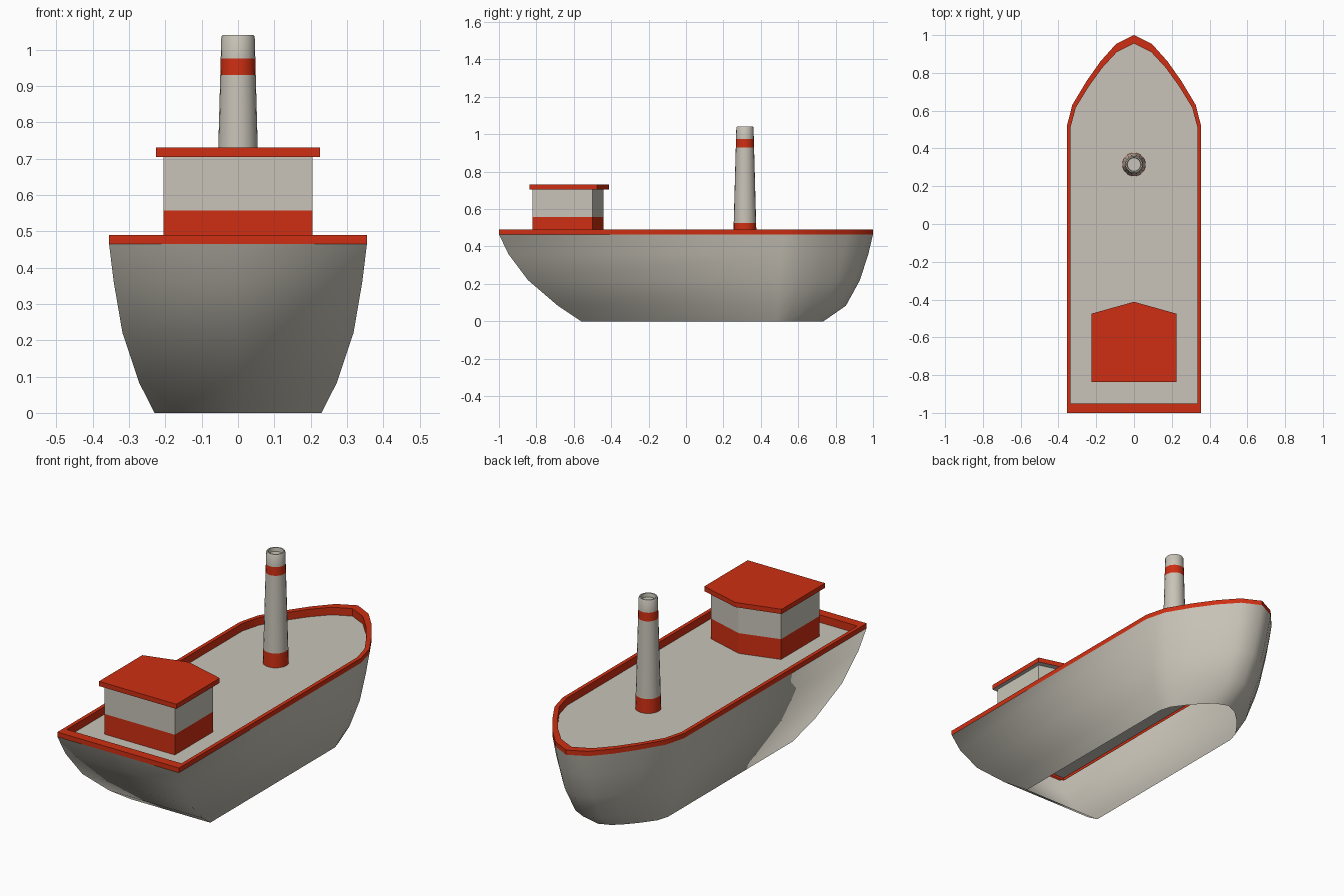
import bpy, bmesh, math

if "Cube" in bpy.data.objects:
    bpy.data.objects.remove(bpy.data.objects["Cube"])


def material(name, rgb):
    m = bpy.data.materials.new(name)
    m.diffuse_color = (*rgb, 1)
    m.use_nodes = True
    m.node_tree.nodes["Principled BSDF"].inputs["Base Color"].default_value = m.diffuse_color
    return m


GREY = material("warm grey", (0.58, 0.55, 0.48))
RED = material("bright red", (0.62, 0.028, 0.006))


def loft(name, loops, cap_start=False, cap_end=False, smooth=None, rule=None):
    """Skin a list of closed loops (listed upwards, counter-clockwise)."""
    bm = bmesh.new()
    rings = [[bm.verts.new(p) for p in loop] for loop in loops]
    n = len(rings[0])
    for a, b in zip(rings, rings[1:]):
        for i in range(n):
            j = (i + 1) % n
            bm.faces.new((a[i], a[j], b[j], b[i]))
    if cap_start:
        bm.faces.new(rings[0][::-1])
    if cap_end:
        bm.faces.new(rings[-1])
    bm.normal_update()
    me = bpy.data.meshes.new(name)
    for m in (GREY, RED):
        me.materials.append(m)
    for f in bm.faces:
        f.material_index = int(rule(f)) if rule else 0
    bm.to_mesh(me)
    bm.free()
    ob = bpy.data.objects.new(name, me)
    bpy.context.collection.objects.link(ob)
    if smooth:
        bpy.ops.object.select_all(action='DESELECT')
        ob.select_set(True)
        bpy.context.view_layer.objects.active = ob
        bpy.ops.object.shade_smooth_by_angle(angle=math.radians(smooth))
    return ob


# Half of the bow curve: (share of half width, share of bow length)
BOW = [(1, 0), (0.92, 0.23), (0.71, 0.49), (0.50, 0.71), (0.27, 0.90)]


def boat_outline(z, width, stern, shoulder, tip):
    right = [(width * u, shoulder + (tip - shoulder) * v) for u, v in BOW]
    left = [(-x, y) for x, y in reversed(right)]
    pts = [(0, stern), (width, stern)] + right + [(0, tip)] + left + [(-width, stern)]
    return [(x, y, z) for x, y in pts]


# Hull: open-bottomed shell flaring upward
sections = [(0, 0.23, -0.56, 0.48, 0.735), (0.083, 0.272, -0.685, 0.49, 0.855),
            (0.22, 0.318, -0.845, 0.50, 0.93), (0.36, 0.342, -0.95, 0.51, 0.975),
            (0.465, 0.355, -1, 0.52, 1)]
loft("hull", [boat_outline(*s) for s in sections], smooth=100)

# Red rail around the deck
outer = (0.355, -1, 0.52, 1)
inner = (0.335, -0.95, 0.515, 0.955)
loft("rail", [boat_outline(0.465, *outer), boat_outline(0.49, *outer),
              boat_outline(0.49, *inner), boat_outline(0.435, *inner)],
     smooth=40, rule=lambda f: True)

# Deck, sunk just below the rail
DECK = 0.45
loft("deck", [boat_outline(DECK, *inner)], cap_end=True)


# Cabin with a pointed forward wall
def cabin_outline(z, w, back, side, tip):
    return [(-w, back, z), (w, back, z), (w, side, z), (0, tip, z), (-w, side, z)]


loft("cabin", [cabin_outline(z, 0.205, -0.82, -0.50, -0.44) for z in (DECK, 0.557, 0.71)],
     rule=lambda f: f.calc_center_median().z < 0.557)
loft("cabin_roof", [cabin_outline(z, 0.226, -0.837, -0.475, -0.412) for z in (0.705, 0.73)],
     cap_start=True, cap_end=True, rule=lambda f: f.normal.z > -0.5)


# Funnel with two red bands and a shallow recessed top
def ring(z, r, sides=20):
    return [(r * math.cos(math.tau * i / sides),
             0.315 + r * math.sin(math.tau * i / sides), z) for i in range(sides)]


def is_band(f):
    z = f.calc_center_median().z
    return z < 0.525 or 0.93 < z < 0.975


profile = [(z, 0.062 - 0.016 * (z - DECK) / 0.585) for z in (DECK, 0.525, 0.93, 0.975, 1.035)]
profile += [(1.04, 0.043), (1.04, 0.037), (1.02, 0.035)]
loft("funnel", [ring(z, r) for z, r in profile], cap_end=True, smooth=35, rule=is_band)
